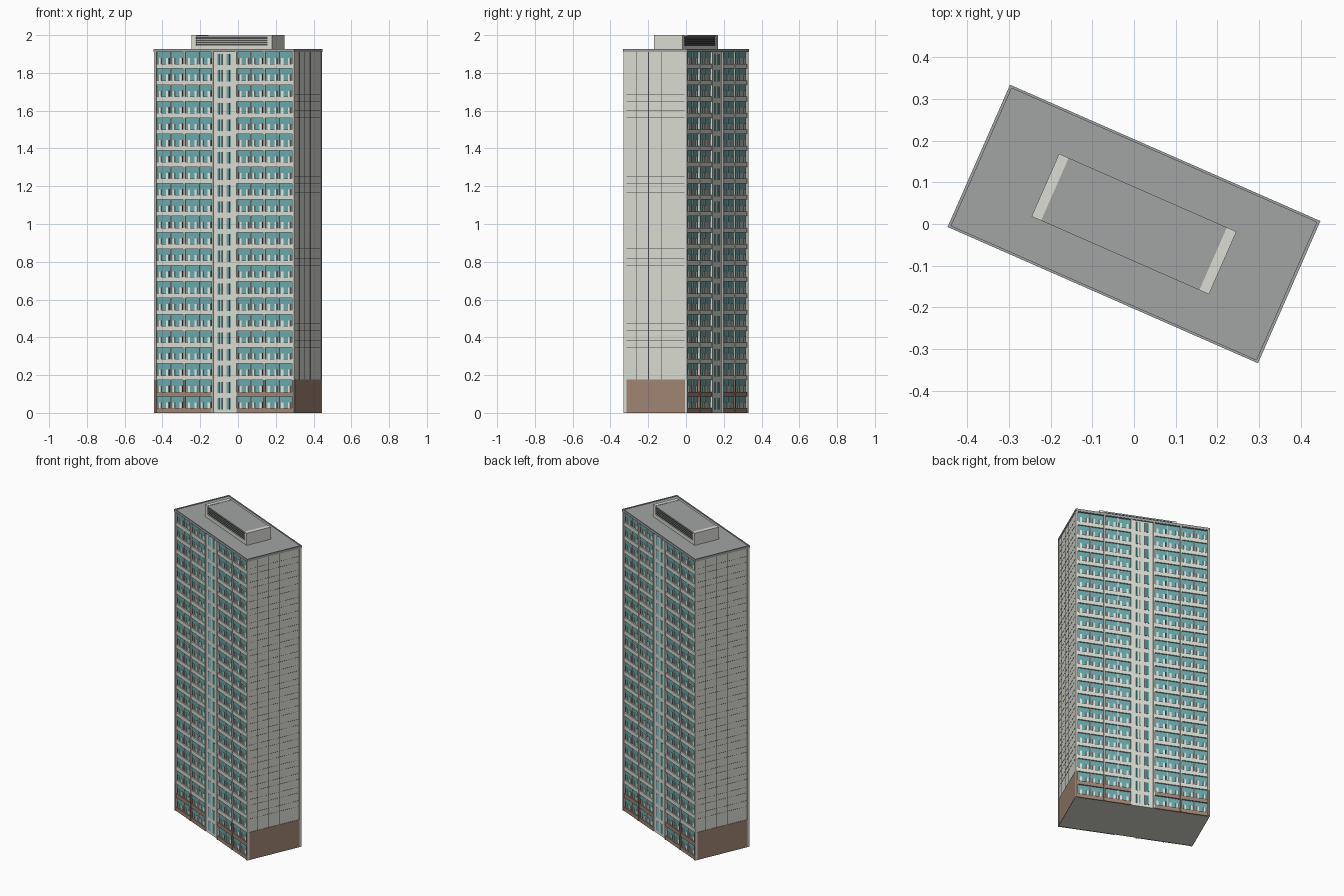
import bpy, bmesh, math
from mathutils import Matrix

if "Cube" in bpy.data.objects:
    bpy.data.objects.remove(bpy.data.objects["Cube"])

ANGLE = Matrix.Rotation(math.radians(-23.7), 4, 'Z')   # tower is turned on its plot
FLOORS, FH = 22, 0.0868                                # storeys and storey height
TOP = FLOORS * FH
BASE = 2 * FH                                          # brown plinth covers two storeys
HU, HV = 0.405, 0.185                                  # half length, half depth


def material(name, rgb):
    m = bpy.data.materials.new(name)
    m.diffuse_color = (*rgb, 1)
    m.use_nodes = True
    m.node_tree.nodes["Principled BSDF"].inputs["Base Color"].default_value = m.diffuse_color
    return m


CREAM = material("cream concrete", (0.71, 0.72, 0.655))
BROWN = material("brown cladding", (0.35, 0.235, 0.175))
TEAL = material("teal glass", (0.145, 0.40, 0.41))
GREY = material("roof grey", (0.36, 0.375, 0.375))
DARK = material("dark frame", (0.07, 0.07, 0.07))
WHITE = material("pale panel", (0.85, 0.85, 0.82))


def build(name, boxes, mat, both=True):
    """Boxes are (u0, u1, v0, v1, z0, z1); repeated half a turn around when both is set."""
    bm = bmesh.new()
    for u0, u1, v0, v1, z0, z1 in boxes:
        for s in ((1, -1) if both else (1,)):
            m = (ANGLE @ Matrix.Translation((s * (u0 + u1) / 2, s * (v0 + v1) / 2, (z0 + z1) / 2))
                 @ Matrix.Diagonal((u1 - u0, v1 - v0, z1 - z0, 1)))
            bmesh.ops.create_cube(bm, size=1, matrix=m)
    me = bpy.data.meshes.new(name)
    bm.to_mesh(me)
    bm.free()
    me.materials.append(mat)
    ob = bpy.data.objects.new(name, me)
    bpy.context.collection.objects.link(ob)
    return ob


# Main body, end walls and roof
build("body", [(-HU + 0.01, HU - 0.01, -0.172, 0.172, 0, TOP)], CREAM, False)
build("end_wall", [(HU - 0.012, HU - 0.002, -HV + 0.002, HV - 0.002, 0, TOP)], CREAM)
build("end_plinth", [(HU - 0.004, HU + 0.0005, -HV + 0.018, HV - 0.014, 0, BASE + 0.003)], BROWN)
build("end_seam", [(HU - 0.004, HU - 0.0012, -0.167, 0.170, k * FH + d, k * FH + d + 0.001)
                   for k in range(3, FLOORS) for d in (0, 0.037)]
      + [(HU - 0.004, HU - 0.001, v - w, v + w, BASE, TOP)
         for v, w in ((-0.111, 0.0015), (-0.040, 0.0025), (0.034, 0.0007))], DARK)
build("roof_slab", [(-HU, HU, -HV, HV, TOP, 1.922)], GREY, False)
build("roof_rim", [(-HU - 0.001, HU + 0.001, -HV - 0.001, -HV + 0.005, TOP + 0.002, 1.926),
                   (HU - 0.006, HU + 0.001, -HV, HV, TOP + 0.002, 1.926)], GREY)

# Long facades: four bays around a central stair core
BAYS = [(-0.392, -0.236), (-0.226, -0.072), (0.072, 0.226), (0.236, 0.392)]
SILL = 0.025
spandrel, low_spandrel, glass, panel, frame, post = [], [], [], [], [], []
for k in range(FLOORS):
    z = k * FH
    zs, zt = z + SILL, z + FH
    for a, b in BAYS:
        (low_spandrel if k < 2 else spandrel).append((a, b, -0.182, -0.17, z, zs))
        glass.append((a, b, -0.174, -0.17, zs, zt))
        w = (b - a) / 4
        for i in range(4):
            c = a + (i + 0.5) * w
            d = c + (0.012 if i % 2 else -0.012)
            # pale lower panel with a slim post beside it
            panel.append((c - 0.006, c + 0.006, -0.177, -0.173, zs, zs + 0.030))
            (frame if i % 2 else post).append((d - 0.0015, d + 0.0015, -0.177, -0.173, zs, zs + 0.032))
        mid = (a + b) / 2
        panel.append((mid - 0.002, mid + 0.002, -0.178, -0.173, zs, zt))
build("spandrel", spandrel, CREAM)
build("low_spandrel", low_spandrel, BROWN)
build("window_glass", glass, TEAL)
build("window_panel", panel, WHITE)
build("window_frame", frame, DARK)
build("window_post", post, BROWN)

PIERS = [(-HU, -0.392), (-0.236, -0.226), (-0.072, -0.064),
         (0.064, 0.072), (0.226, 0.236), (0.392, HU)]
build("pier", [(a, b, -HV, -0.17, BASE, TOP) for a, b in PIERS], CREAM)
build("low_pier", [(a, b, -HV, -0.17, 0, BASE) for a, b in PIERS if 0.2 < abs(a + b) < 0.6], BROWN)
build("core_pier", [(a, b, -HV, -0.17, 0, BASE) for a, b in PIERS if abs(a + b) < 0.2], CREAM)
# Corner piers stay pale on the ends and carry a brown facing on the long sides
build("corner_pier", [(a, b, -HV + 0.001, -0.17, 0, BASE) for a, b in PIERS if abs(a + b) > 0.6], CREAM)
build("corner_facing", [(a + 0.0005, b - 0.0005, -HV, -HV + 0.002, 0, BASE)
                        for a, b in PIERS if abs(a + b) > 0.6], BROWN)

# Stair core with slim paired windows
build("core_wall", [(-0.064, 0.064, -0.178, -0.17, 0, TOP)], CREAM)
build("core_glass", [(s * c - 0.0045, s * c + 0.0045, -0.180, -0.177, k * FH + 0.018, k * FH + 0.078)
                     for k in range(FLOORS) for s in (-1, 1) for c in (0.034, 0.017)], TEAL)
build("core_frame", [(0.023, 0.028, -0.180, -0.177, k * FH + 0.018, k * FH + 0.078)
                     for k in range(FLOORS)], DARK)

# Rooftop plant room with louvred long sides
PU, PV = 0.232, 0.082
build("plant_room_end", [(PU - 0.025, PU, -PV, PV, 1.92, 2.0)], CREAM)
build("plant_room_base", [(-PU + 0.02, PU - 0.02, -PV, PV, 1.92, 1.945)], CREAM, False)
build("plant_room_core", [(-PU + 0.02, PU - 0.02, -PV + 0.006, PV - 0.006, 1.94, 1.99)], DARK, False)
build("plant_room_roof", [(-PU + 0.025, PU - 0.025, -PV, PV, 1.990, 1.998)], GREY, False)
build("louvre", [(-PU + 0.025, PU - 0.025, -PV + 0.001, -PV + 0.007, z, z + 0.004)
                 for z in (1.953, 1.964, 1.975)], GREY)
